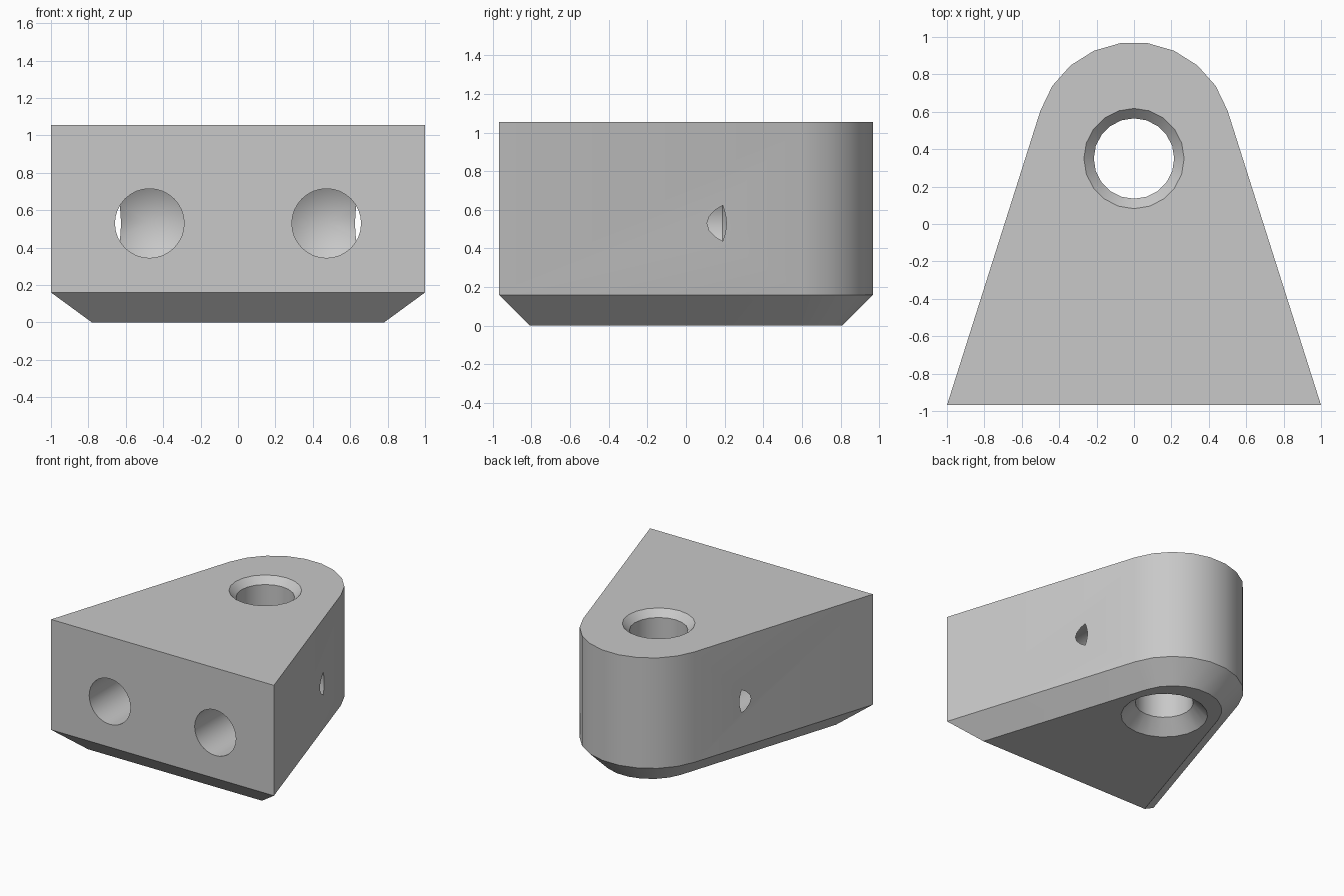
import bpy, bmesh, math
from mathutils import Matrix

HEIGHT, CHAMFER = 1.055, 0.16
FRONT_Y, NOSE_Y, NOSE_R = -0.967, 0.447, 0.525
TAPER = math.radians(17.6)

cube = bpy.data.objects.get("Cube")
if cube:
    bpy.data.objects.remove(cube, do_unlink=True)

grey = bpy.data.materials.new("plain grey")
grey.use_nodes = True
colour = (0.58, 0.58, 0.58, 1)
grey.diffuse_color = colour
grey.node_tree.nodes["Principled BSDF"].inputs["Base Color"].default_value = colour


def add_object(name, bm):
    bmesh.ops.recalc_face_normals(bm, faces=bm.faces)
    mesh = bpy.data.meshes.new(name)
    bm.to_mesh(mesh)
    bm.free()
    mesh.materials.append(grey)
    obj = bpy.data.objects.new(name, mesh)
    bpy.context.collection.objects.link(obj)
    return obj


def outline(inset):
    """Tapered plan with a rounded nose, offset inwards by inset."""
    r, y = NOSE_R - inset, FRONT_Y + inset
    corner = (r - (y - NOSE_Y) * math.sin(TAPER)) / math.cos(TAPER)
    pts = [(-corner, y), (corner, y)]
    for i in range(10):
        a = TAPER + (math.pi - 2 * TAPER) * i / 9
        pts.append((r * math.cos(a), NOSE_Y + r * math.sin(a)))
    return pts


def loft(bm, rings):
    """Skin matching rings of vertices and cap both ends."""
    n = len(rings[0])
    for low, high in zip(rings, rings[1:]):
        for i in range(n):
            j = (i + 1) % n
            bm.faces.new((low[i], low[j], high[j], high[i]))
    bm.faces.new(rings[0])
    bm.faces.new(rings[-1])


def turned_cutter(name, profile, sides, matrix):
    """Solid of revolution from (radius, height) pairs."""
    bm = bmesh.new()
    rings = []
    for r, z in profile:
        rings.append([bm.verts.new((r * math.cos(math.tau * i / sides),
                                    r * math.sin(math.tau * i / sides), z))
                      for i in range(sides)])
    loft(bm, rings)
    bmesh.ops.remove_doubles(bm, verts=bm.verts, dist=1e-5)
    bmesh.ops.transform(bm, matrix=matrix, verts=bm.verts)
    obj = add_object(name, bm)
    obj.hide_render = True
    return obj


# Body with chamfered underside
bm = bmesh.new()
loft(bm, [[bm.verts.new((x, y, z)) for x, y in outline(inset)]
          for inset, z in ((CHAMFER, 0), (0, CHAMFER), (0, HEIGHT))])
body = add_object("wedge_block", bm)

# Through hole, countersunk above and below
bore, top_r, base_r, extra = 0.215, 0.268, 0.322, 0.05
cutters = [turned_cutter(
    "bore_cutter",
    [(base_r + extra, -extra), (bore, base_r - bore),
     (bore, HEIGHT - (top_r - bore)), (top_r + extra, HEIGHT + extra)],
    20, Matrix.Translation((0, 0.35, 0)))]

# Two blind drilled holes in the front with conical ends
for side, x in (("right", -0.473), ("left", 0.473)):
    cutters.append(turned_cutter(
        side + "_drill_cutter",
        [(0.185, FRONT_Y - 0.1), (0.185, 0.19), (0.000001, 0.301)],
        32, Matrix.Translation((x, 0, 0.53)) @ Matrix.Rotation(-math.pi / 2, 4, "X")))

bpy.ops.object.select_all(action="DESELECT")
body.select_set(True)
bpy.context.view_layer.objects.active = body
for cutter in cutters:
    mod = body.modifiers.new(cutter.name, "BOOLEAN")
    mod.operation, mod.solver, mod.object = "DIFFERENCE", "EXACT", cutter
    bpy.ops.object.modifier_apply(modifier=mod.name)
    bpy.data.objects.remove(cutter, do_unlink=True)

bpy.ops.object.shade_smooth_by_angle(angle=math.radians(30))
